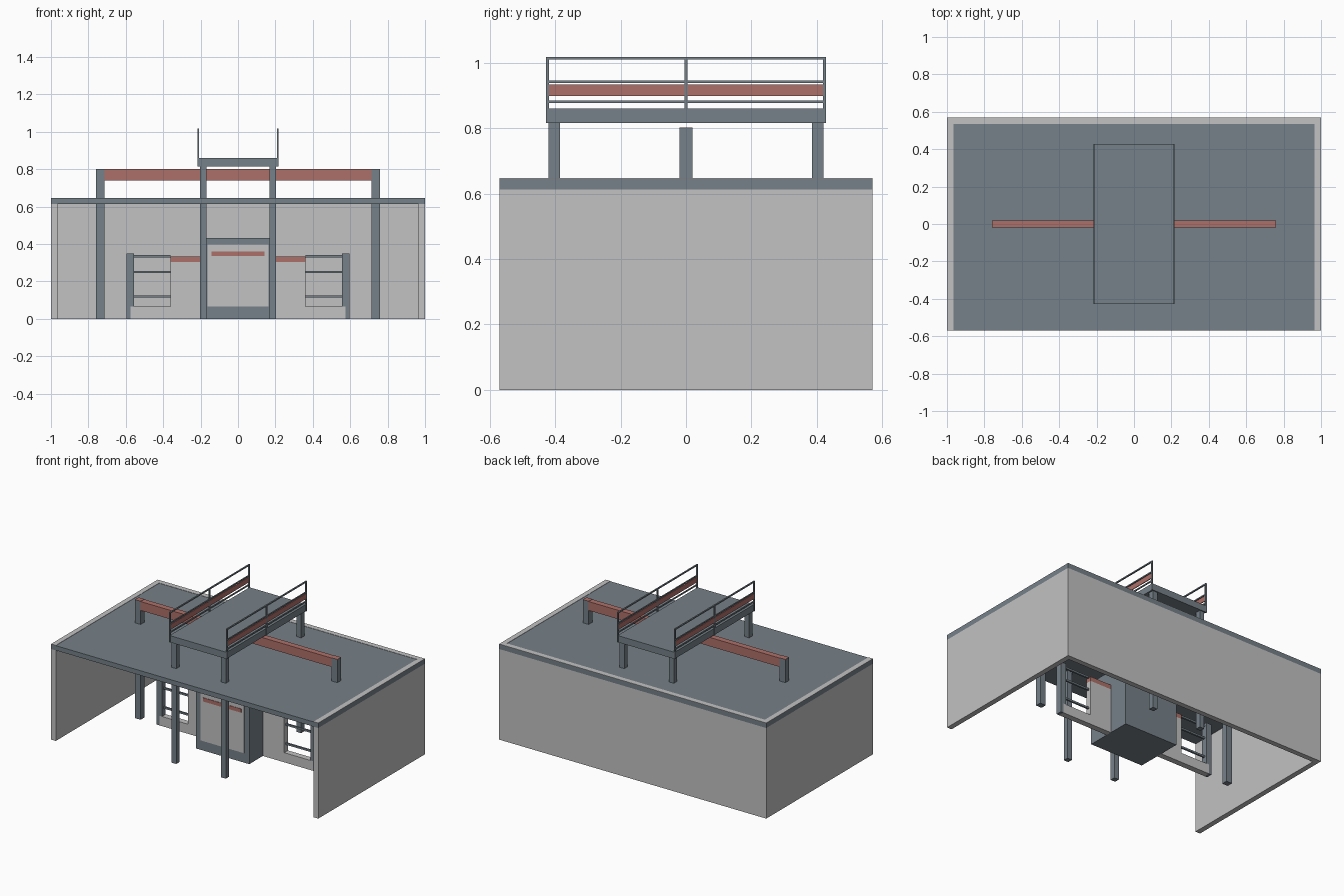
import bpy

if "Cube" in bpy.data.objects:
    bpy.data.objects.remove(bpy.data.objects["Cube"])


def material(name, rgb):
    m = bpy.data.materials.new(name)
    m.diffuse_color = (*rgb, 1.0)
    m.use_nodes = True
    m.node_tree.nodes["Principled BSDF"].inputs["Base Color"].default_value = m.diffuse_color
    return m


STEEL = material("steel_grey", (0.18, 0.22, 0.25))
LIGHT = material("light_grey", (0.54, 0.54, 0.54))
RED = material("dull_red", (0.42, 0.16, 0.14))


def box(name, x, y, z, mat):
    """Axis-aligned box from (min, max) ranges."""
    vs = [(a, b, c) for a in x for b in y for c in z]
    fs = [(0, 1, 3, 2), (4, 6, 7, 5), (0, 4, 5, 1),
          (2, 3, 7, 6), (0, 2, 6, 4), (1, 5, 7, 3)]
    me = bpy.data.meshes.new(name)
    me.from_pydata(vs, [], fs)
    me.materials.append(mat)
    ob = bpy.data.objects.new(name, me)
    bpy.context.collection.objects.link(ob)
    return ob


def pair(name, x, y, z, mat):
    """The same box on the right and mirrored to the left."""
    box(name + "_right", x, y, z, mat)
    box(name + "_left", (-x[1], -x[0]), y, z, mat)


W, D, T = 1.0, 0.57, 0.035      # half width, half depth, wall thickness
EAVE, TOP = 0.613, 0.645

# Outer walls, open at the front
pair("side_wall", (W - T, W), (-D, D), (0, EAVE), LIGHT)
box("back_wall", (-W + T, W - T), (D - T, D), (0, EAVE), LIGHT)

# Roof slab with pale wall tops around three edges
box("roof", (-W, W), (-D, D), (EAVE, TOP), STEEL)
pair("wall_cap_side", (W - T, W), (-D, D), (TOP, TOP + 0.002), LIGHT)
box("wall_cap_back", (-W + T, W - T), (D - T, D), (TOP, TOP + 0.002), LIGHT)

# Cross beam on two outer columns
pair("outer_column", (0.715, 0.758), (-0.02, 0.02), (0, 0.80), STEEL)
box("cross_beam", (-0.715, 0.715), (-0.02, 0.02), (0.74, 0.80), RED)
pair("beam_end_cap", (0.715, 0.758), (-0.02, 0.02), (0.80, 0.802), RED)

# Raised deck on four columns
box("deck", (-0.213, 0.213), (-0.427, 0.427), (0.815, 0.86), STEEL)
for tag, y in (("front", (-0.42, -0.385)), ("back", (0.385, 0.42))):
    pair("deck_column_" + tag, (0.168, 0.203), y, (0, 0.815), STEEL)

# Deck railings
RX = (0.208, 0.217)
for i, y in enumerate((-0.423, 0, 0.423)):
    pair(f"rail_post_{i}", RX, (y - 0.005, y + 0.005), (0.815, 1.012), STEEL)
for i, z in enumerate((0.88, 0.942)):
    pair(f"mid_rail_{i}", (0.209, 0.216), (-0.423, 0.423),
         (z - 0.004, z + 0.004), STEEL)
pair("top_rail", RX, (-0.428, 0.428), (1.010, 1.018), STEEL)
pair("rail_panel", (0.210, 0.215), (-0.42, 0.42), (0.898, 0.933), RED)

# Central cabin with door panel and red strip
box("cabin", (-0.2, 0.2), (-0.165, 0.16), (0, 0.432), STEEL)
box("door_panel", (-0.163, 0.163), (-0.168, -0.165), (0.065, 0.397), LIGHT)
box("door_strip", (-0.143, 0.143), (-0.171, -0.168), (0.335, 0.36), RED)

# Side wings: end post, low sill, inner wall, red lintel and window bars
WY = (-0.02, 0.02)
pair("wing_post", (0.555, 0.595), WY, (0.065, 0.35), STEEL)
pair("wing_post_foot", (0.575, 0.595), WY, (0, 0.065), STEEL)
pair("wing_sill", (0.36, 0.575), WY, (0, 0.065), LIGHT)
pair("wing_wall", (0.2, 0.36), WY, (0, 0.303), LIGHT)
pair("wing_lintel", (0.2, 0.36), WY, (0.303, 0.333), RED)
for i, z in enumerate((0.12, 0.25, 0.334)):
    pair(f"window_bar_{i}", (0.36, 0.555), (-0.006, 0.006),
         (z - 0.006, z + 0.006), STEEL)
